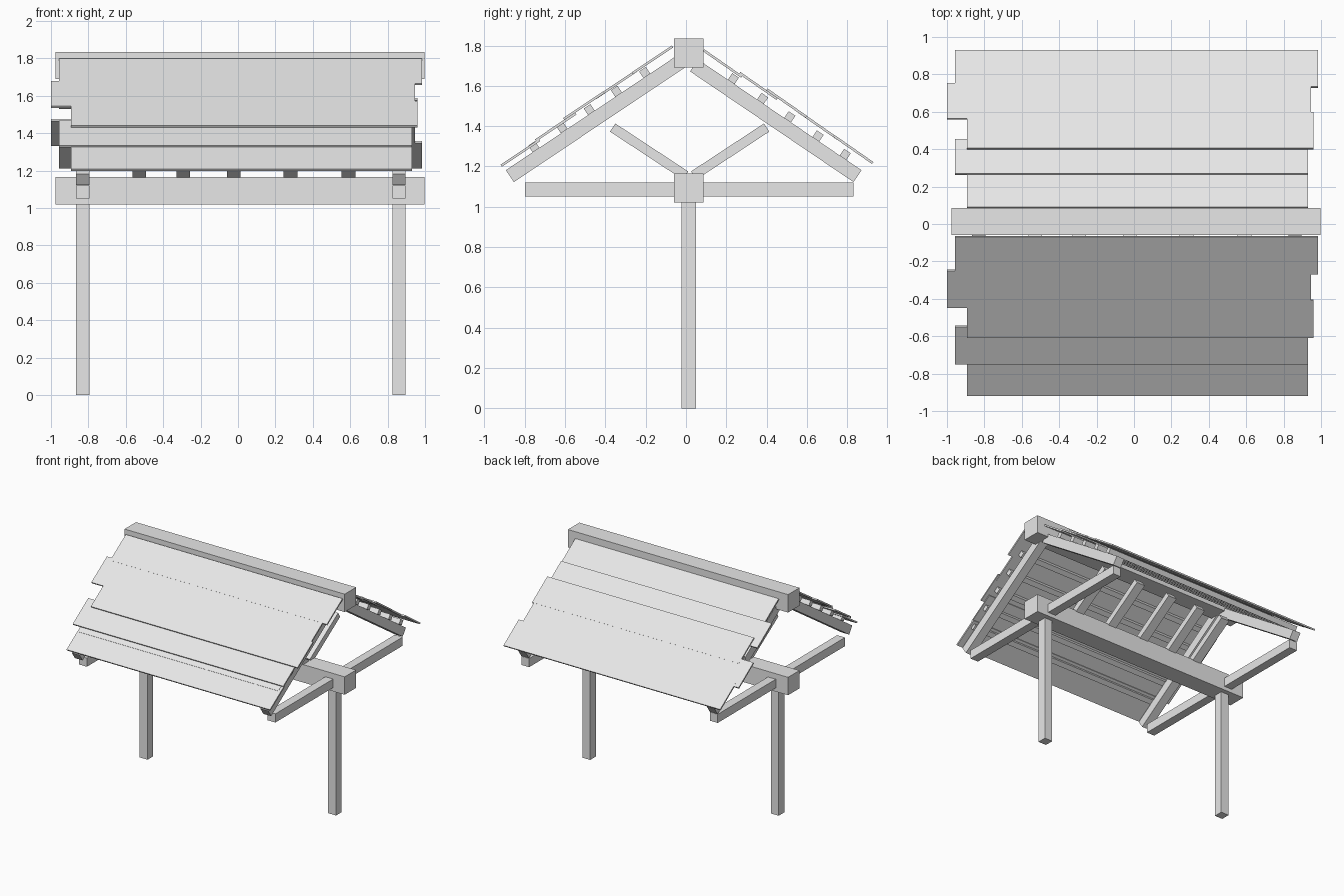
import bpy
from mathutils import Vector

if "Cube" in bpy.data.objects:
    bpy.data.objects.remove(bpy.data.objects["Cube"])

wood = bpy.data.materials.new("plain_grey")
wood.diffuse_color = (0.8, 0.8, 0.8, 1)
wood.use_nodes = True
wood.node_tree.nodes["Principled BSDF"].inputs["Base Color"].default_value = wood.diffuse_color


def bar(name, x0, x1, p, q, t, shift=0.0):
    """Box from p to q in the YZ plane, t thick, spanning x0..x1.
    shift moves it along its upward normal."""
    p, q = Vector(p), Vector(q)
    d = (q - p).normalized()
    n = Vector((-d.y, d.x))
    if n.y < 0:
        n = -n
    a, b = n * (shift - t / 2), n * (shift + t / 2)
    prof = [p + a, q + a, q + b, p + b]
    verts = [(x, v.x, v.y) for x in (x0, x1) for v in prof]
    faces = [(0, 1, 2, 3), (7, 6, 5, 4)]
    faces += [(i, i + 4, (i + 1) % 4 + 4, (i + 1) % 4) for i in range(4)]
    if d.x < 0:
        faces = [f[::-1] for f in faces]
    mesh = bpy.data.meshes.new(name)
    mesh.from_pydata(verts, [], [f[::-1] for f in faces])
    mesh.materials.append(wood)
    ob = bpy.data.objects.new(name, mesh)
    bpy.context.collection.objects.link(ob)
    return ob


YC = 0.013          # centre line of the timber frame
POSTS = (-0.83, 0.86)

# long beams
bar("lower_beam", -0.975, 0.998, (YC - 0.073, 1.0925), (YC + 0.073, 1.0925), 0.145)
bar("ridge_beam", -0.975, 0.998, (YC - 0.073, 1.7625), (YC + 0.073, 1.7625), 0.145)

# rafter centre lines: eave end, ridge end
RAFTERS = {"front": ((-0.874, 1.152), (-0.02, 1.724)),
           "back": ((0.851, 1.152), (0.04, 1.701))}

# end frames: post, cross bar and rafter pair
for x in POSTS:
    a, b = x - 0.035, x + 0.035
    bar("post", a, b, (YC - 0.036, 0.53), (YC + 0.036, 0.53), 1.06)
    bar("cross_bar", a, b, (-0.80, 1.085), (0.83, 1.085), 0.07)
    for side, (e, r) in RAFTERS.items():
        bar(side + "_rafter", a, b, e, r, 0.071)

# short slanted struts rising from the lower beam
for x in (-0.528, -0.293, -0.023, 0.28, 0.59):
    for side, s in (("front", -1), ("back", 1)):
        bar(side + "_strut", x - 0.037, x + 0.037,
            (YC + 0.005 + s * 0.02, 1.155), (YC + 0.005 + s * 0.382, 1.393), 0.048)

# battens lying on the rafters
BATTENS = {"front": (-0.205, -0.345, -0.48, -0.615, -0.755),
           "back": (0.235, 0.38, 0.515, 0.655, 0.79)}
for side, ys in BATTENS.items():
    e, r = map(Vector, RAFTERS[side])
    d = (r - e).normalized()
    n = Vector((-d.y, d.x)) if d.x > 0 else Vector((d.y, -d.x))
    for y in ys:
        c = e + d * ((y - n.x * 0.055 - e.x) / d.x) + n * 0.055
        bar(side + "_batten", -0.88, 0.91, c - d * 0.02, c + d * 0.02, 0.04)

# roof boards: x range, drop below top layer, front y range, back y range
BOARDS = [(-0.957, 0.985, 0.000, (-0.07, -0.27), (0.93, 0.735)),
          (-1.000, 0.945, 0.001, (-0.25, -0.45), (0.755, 0.565)),
          (-0.893, 0.960, 0.000, (-0.41, -0.61), (0.60, 0.405)),
          (-0.957, 0.930, 0.012, (-0.55, -0.75), (0.455, 0.27)),
          (-0.893, 0.930, 0.024, (-0.73, -0.92), (0.28, 0.09))]
for x0, x1, drop, f, k in BOARDS:
    pf = [(y, 1.80 + 0.667 * (y + 0.07) - drop) for y in f]
    pk = [(y, 1.222 + 0.695 * (0.93 - y) - drop) for y in k]
    bar("front_roof_board", x0, x1, pf[0], pf[1], 0.012, -0.006)
    bar("back_roof_board", x0, x1, pk[0], pk[1], 0.012, -0.006)
